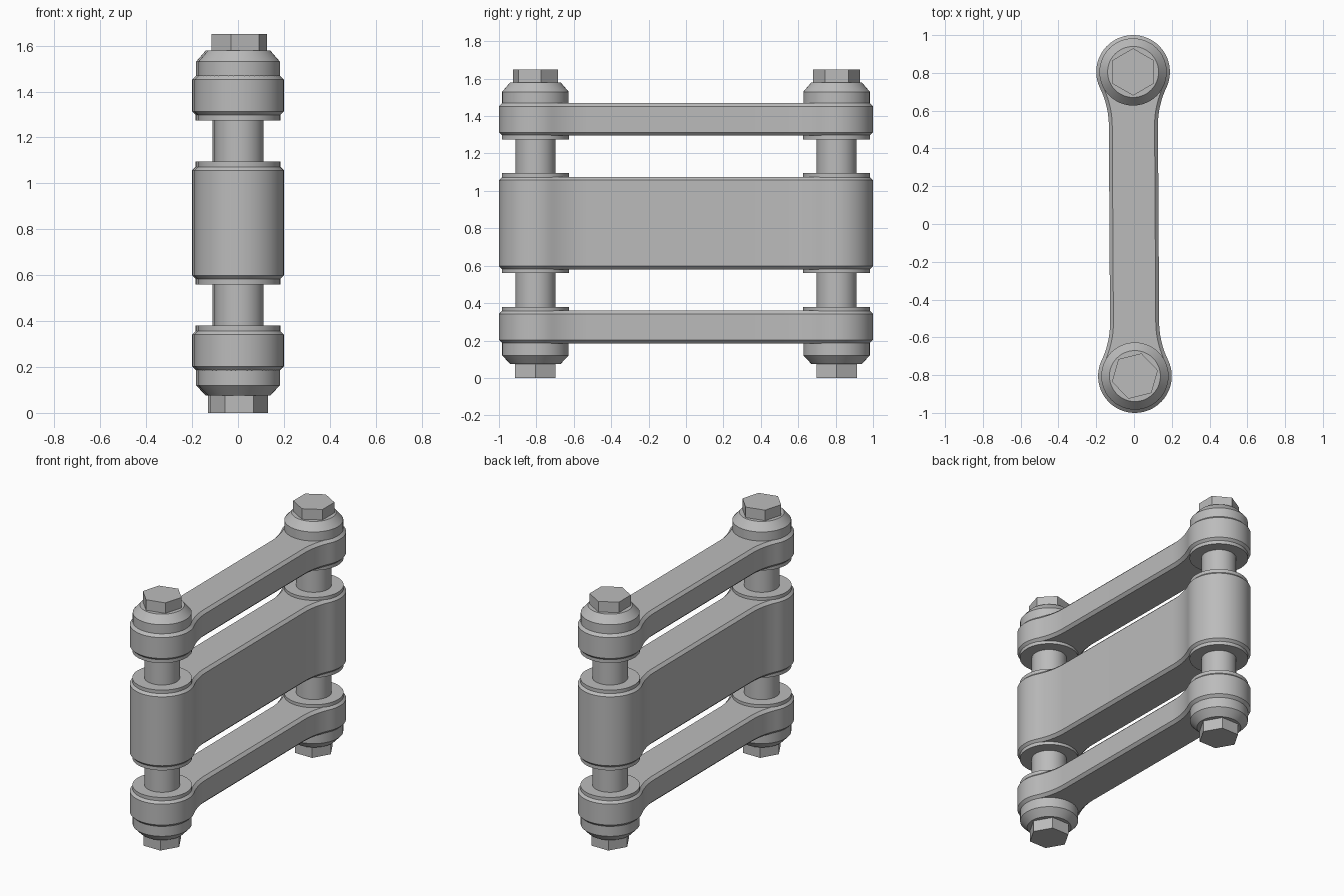
import bpy, bmesh
from math import sin, cos, pi, atan2, radians

cube = bpy.data.objects.get("Cube")
if cube:
    bpy.data.objects.remove(cube, do_unlink=True)

steel = bpy.data.materials.new("plain grey steel")
steel.use_nodes = True
grey = (0.5, 0.5, 0.5, 1)
steel.diffuse_color = grey
steel.node_tree.nodes["Principled BSDF"].inputs["Base Color"].default_value = grey

END_Y, END_R = 0.805, 0.195      # rounded ends of each link
NECK, BLEND_Y = 0.13, 0.52       # half width of the bar, start of the blend
# Blend radius tangent to both the bar and the round end
BLEND_R = (NECK**2 + (END_Y - BLEND_Y)**2 - END_R**2) / (2 * (END_R - NECK))
TILT = 0.006                     # slight turn of the whole assembly


def loft(name, rings, loc=(0, 0, 0), turn=0):
    """Skin a stack of closed rings and cap both ends."""
    bm = bmesh.new()
    loops = [[bm.verts.new(p) for p in ring] for ring in rings]
    n = len(loops[0])
    for low, high in zip(loops, loops[1:]):
        for i in range(n):
            j = (i + 1) % n
            bm.faces.new((low[i], low[j], high[j], high[i]))
    bm.faces.new(loops[0][::-1])
    bm.faces.new(loops[-1])
    bmesh.ops.recalc_face_normals(bm, faces=bm.faces)
    mesh = bpy.data.meshes.new(name)
    bm.to_mesh(mesh)
    bm.free()
    obj = bpy.data.objects.new(name, mesh)
    bpy.context.collection.objects.link(obj)
    mesh.materials.append(steel)
    obj.location = loc
    obj.rotation_euler.z = turn
    bpy.ops.object.select_all(action='DESELECT')
    obj.select_set(True)
    bpy.context.view_layer.objects.active = obj
    bpy.ops.object.shade_smooth_by_angle(angle=radians(30))
    return obj


def turned(name, profile, loc, sides=48, turn=0):
    """Revolved part from (radius, height) pairs."""
    rings = [[(r * cos(2 * pi * i / sides), r * sin(2 * pi * i / sides), z)
              for i in range(sides)] for r, z in profile]
    return loft(name, rings, loc, turn)


def link_ring(inset, z):
    """Dog-bone outline, offset inwards by the inset."""
    a = atan2(BLEND_Y - END_Y, NECK + BLEND_R)
    steps = 10
    blend = []
    for i in range(steps):
        t = pi + a * i / steps
        blend.append((NECK + BLEND_R + (BLEND_R + inset) * cos(t),
                      BLEND_Y + (BLEND_R + inset) * sin(t)))
    # Put the blend on the inner side of its centre, running up to the end arc
    r = END_R - inset
    arc = [(r * cos(a + (pi - 2 * a) * i / 40), END_Y + r * sin(a + (pi - 2 * a) * i / 40))
           for i in range(41)]
    half = blend + arc + [(-x, y) for x, y in reversed(blend)]
    return [(x, y, z) for x, y in half + [(-x, -y) for x, y in half]]


# Links: two thin ones and a deep middle one, all with chamfered rims
CH = 0.018
for name, z0, z1 in (("lower_link", 0.185, 0.36), ("middle_link", 0.58, 1.075),
                     ("upper_link", 1.295, 1.47)):
    loft(name, [link_ring(CH, z0), link_ring(0, z0 + CH),
                link_ring(0, z1 - CH), link_ring(CH, z1)], turn=TILT)

# Pins with their washers, caps and hexagonal heads at each end
for side, s, head_turn in (("front", -1, radians(14)), ("back", 1, radians(30))):
    loc = (-s * END_Y * sin(TILT), s * END_Y, 0)
    turned(side + "_pin", [(0.107, 0.1), (0.107, 1.55)], loc)
    for i, z in enumerate((0.355, 0.56, 1.07, 1.275)):
        turned(f"{side}_washer_{i + 1}", [(0.18, z), (0.18, z + 0.025)], loc)
    turned(side + "_upper_cap", [(0.178, 1.46), (0.178, 1.53), (0.135, 1.58)], loc)
    turned(side + "_lower_cap", [(0.135, 0.075), (0.178, 0.12), (0.178, 0.195)], loc)
    turned(side + "_upper_hex_head", [(0.125, 1.57), (0.125, 1.65)], loc, 6, head_turn)
    turned(side + "_lower_hex_head", [(0.125, 0), (0.125, 0.085)], loc, 6)
